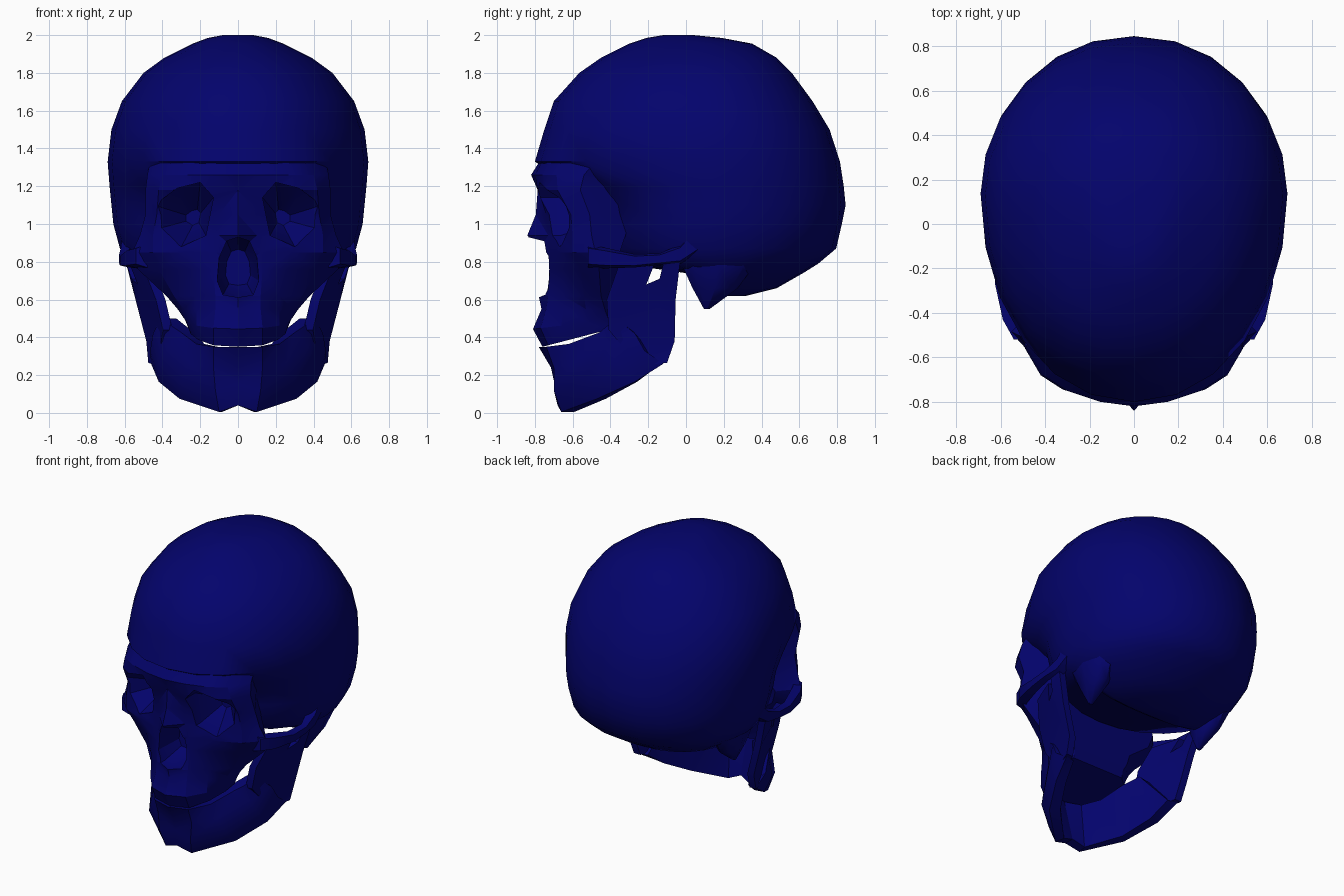
import bpy, bmesh, math
from mathutils import Vector

if "Cube" in bpy.data.objects:
    bpy.data.objects.remove(bpy.data.objects["Cube"], do_unlink=True)

# Single flat colour
COLOUR = (0.001, 0.001, 0.15, 1.0)
navy = bpy.data.materials.new("navy_blue")
navy.use_nodes = True
navy.diffuse_color = COLOUR
navy.node_tree.nodes["Principled BSDF"].inputs["Base Color"].default_value = COLOUR


def loft(bm, rings):
    """Skin a list of equal-length closed rings and cap both ends."""
    loops = [[bm.verts.new(p) for p in ring] for ring in rings]
    n = len(loops[0])
    for a, b in zip(loops, loops[1:]):
        for i in range(n):
            j = (i + 1) % n
            bm.faces.new((a[i], a[j], b[j], b[i]))
    bm.faces.new(loops[0])
    bm.faces.new(loops[-1])


def make(name, solids, angle=30, triangulate=True):
    """Turn one or more lofted solids into a shaded object."""
    bm = bmesh.new()
    for rings in solids:
        loft(bm, rings)
    bmesh.ops.recalc_face_normals(bm, faces=bm.faces)
    if triangulate:
        bmesh.ops.triangulate(bm, faces=bm.faces)
    mesh = bpy.data.meshes.new(name)
    bm.to_mesh(mesh)
    bm.free()
    mesh.materials.append(navy)
    obj = bpy.data.objects.new(name, mesh)
    bpy.context.collection.objects.link(obj)
    shade(obj, angle)
    return obj


def shade(obj, angle):
    bpy.ops.object.select_all(action="DESELECT")
    obj.select_set(True)
    bpy.context.view_layer.objects.active = obj
    bpy.ops.object.shade_smooth_by_angle(angle=math.radians(angle))


def flip(rings):
    return [[(-x, y, z) for x, y, z in ring] for ring in rings]


def both(rings):
    return [rings, flip(rings)]


# Cranium: egg-shaped rings (height, half width, front y, back y)
CRANIUM = [
    (2.0, .08, -.12, .04), (1.985, .16, -.21, .19), (1.955, .24, -.30, .35),
    (1.88, .39, -.45, .48), (1.8, .50, -.565, .56), (1.65, .615, -.70, .67),
    (1.5, .67, -.75, .76), (1.33, .69, -.80, .815), (1.2, .68, -.60, .835),
    (1.1, .67, -.48, .845), (1.0, .66, -.45, .825), (.87, .625, -.42, .795),
    (.79, .58, -.35, .70), (.74, .52, 0.0, .62), (.66, .40, .08, .48),
    (.62, .22, .14, .32),
]
SEGMENTS = 24


def egg(z, w, front, back):
    yc = min(.15, front + .58 * (back - front))
    ring = []
    for i in range(SEGMENTS):
        a = 2 * math.pi * i / SEGMENTS
        c, s = math.cos(a), math.sin(a)
        x = math.copysign(abs(c) ** .95, c) * w
        ring.append((x, yc + s * ((back - yc) if s > 0 else (yc - front)), z))
    return ring


make("cranium", [[egg(*row) for row in CRANIUM]], 50, False)

# Face: half outlines from the middle to the back, one per height
BROW_AND_CHEEK = [
    (1.42, [(0, -.72), (.15, -.71), (.30, -.62), (.42, -.50), (.45, -.40), (.36, -.3)]),
    (1.26, [(0, -.82), (.15, -.80), (.30, -.75), (.40, -.685), (.48, -.54), (.36, -.3)]),
    (1.18, [(0, -.785), (.15, -.785), (.32, -.745), (.42, -.68), (.49, -.56), (.36, -.3)]),
    (1.05, [(0, -.795), (.10, -.74), (.28, -.68), (.43, -.61), (.49, -.51), (.36, -.3)]),
    (.94, [(0, -.84), (.10, -.73), (.28, -.67), (.45, -.60), (.52, -.50), (.40, -.32)]),
    (.85, [(0, -.78), (.12, -.725), (.28, -.68), (.45, -.60), (.56, -.48), (.45, -.35)]),
    (.76, [(0, -.74), (.13, -.72), (.26, -.65), (.42, -.56), (.53, -.46), (.42, -.36)]),
]
UPPER_JAW = [
    (.62, [(0, -.78), (.12, -.73), (.22, -.65), (.34, -.54), (.38, -.45), (.24, -.33)]),
    (.55, [(0, -.765), (.12, -.74), (.22, -.65), (.29, -.53), (.32, -.43), (.22, -.33)]),
    (.45, [(0, -.81), (.13, -.77), (.22, -.66), (.27, -.52), (.28, -.41), (.2, -.35)]),
    (.35, [(0, -.76), (.13, -.73), (.21, -.62), (.25, -.5), (.26, -.41), (.2, -.36)]),
]


def face_ring(z, half):
    # The biting edge climbs toward the back
    slope = .26 if z < .4 else (.12 if z < .5 else 0)
    full = half + [(-x, y) for x, y in reversed(half[1:])]
    return [(x, y, z + slope * (y + .76)) for x, y in full]


face = make("face", [[face_ring(*row) for row in BROW_AND_CHEEK + UPPER_JAW]])

# Eye sockets and nose opening are carved out of the face
SOCKET = [(.13, 1.14), (.20, 1.22), (.32, 1.19), (.445, 1.10),
          (.44, .97), (.30, .88), (.17, .94)]
NOSE = [(0, .93), (.06, .91), (.10, .82), (.11, .70), (.08, .625), (0, .612),
        (-.08, .625), (-.11, .70), (-.10, .82), (-.06, .91)]


def tunnel(outline, centre, steps):
    cx, cz = centre
    return [[(cx + (x - cx) * k, y, cz + (z - cz) * k) for x, z in outline]
            for y, k in steps]


sockets = both(tunnel(SOCKET, (.22, 1.03), [(-.95, 1), (-.66, 1), (-.47, .25)]))
nose = tunnel(NOSE, (0, .77), [(-.95, 1), (-.70, 1), (-.56, .6)])
cutter = make("opening_cutter", sockets + [nose])
cutter.hide_render = True
carve = face.modifiers.new("openings", "BOOLEAN")
carve.object = cutter
carve.operation = "DIFFERENCE"
carve.solver = "EXACT"
bpy.ops.object.select_all(action="DESELECT")
face.select_set(True)
bpy.context.view_layer.objects.active = face
bpy.ops.object.modifier_apply(modifier=carve.name)
bpy.data.objects.remove(cutter, do_unlink=True)
shade(face, 25)

# Lower jaw: outer side from the teeth down to the lower edge at each station
JAW = [
    [(0, -.78, .35), (0, -.715, .24), (0, -.695, .15), (0, -.68, .04)],
    [(.13, -.74, .35), (.13, -.70, .24), (.12, -.70, .12), (.10, -.66, .005)],
    [(.22, -.62, .365), (.26, -.59, .27), (.30, -.56, .16), (.31, -.47, .075)],
    [(.30, -.46, .425), (.37, -.41, .35), (.42, -.36, .25), (.42, -.27, .165)],
    [(.41, -.37, .50), (.45, -.27, .42), (.465, -.22, .33), (.46, -.12, .26)],
]


def jaw_section(points):
    outer = [Vector(p) for p in points]

    def inward(p, depth):
        d = Vector((-p.x, -.2 - p.y, 0)).normalized()
        return p + d * depth
    return [tuple(p) for p in outer + [inward(outer[-1], .07), inward(outer[0], .09)]]


side = [jaw_section(s) for s in JAW]
make("lower_jaw", [flip(side[:0:-1]) + side], 35)

# Rear branches of the jaw: a notched plate, leaning out toward the hinge
BRANCH = [(-.41, .44), (-.42, .60), (-.36, .77), (-.17, .78), (-.21, .68), (-.14, .71),
          (-.12, .79), (-.03, .81), (-.055, .60), (-.06, .38), (-.10, .265), (-.25, .25)]


def branch_side(depth):
    return [(.475 + max(0, z - .34) * .26 - max(0, -y - .12) * .36 - depth, y, z)
            for y, z in BRANCH]


make("jaw_branches", both([branch_side(0), branch_side(.05)]))

# Cheek arches: centre x, y, z, half thickness, half height
ARCH = [(.51, -.52, .83, .03, .06), (.56, -.43, .82, .03, .055), (.60, -.27, .805, .025, .035),
        (.61, -.14, .815, .02, .03), (.59, -.03, .84, .03, .05), (.58, .06, .92, .03, .08)]
arch = [[(x - t, y, z - h), (x + t, y, z - h * .7), (x + t, y, z + h * .7), (x - t, y, z + h)]
        for x, y, z, t, h in ARCH]
make("cheek_arches", both(arch))

# Bony bumps behind the jaw hinge: x, y, z, radius x, radius y
BUMP = [(.48, .17, .92, .10, .20), (.48, .17, .78, .09, .19),
        (.46, .155, .66, .07, .12), (.45, .11, .55, .015, .015)]
bump = [[(x + rx * math.cos(k * math.pi / 4), y + ry * math.sin(k * math.pi / 4), z)
         for k in range(8)] for x, y, z, rx, ry in BUMP]
make("ear_bumps", both(bump), 50)
